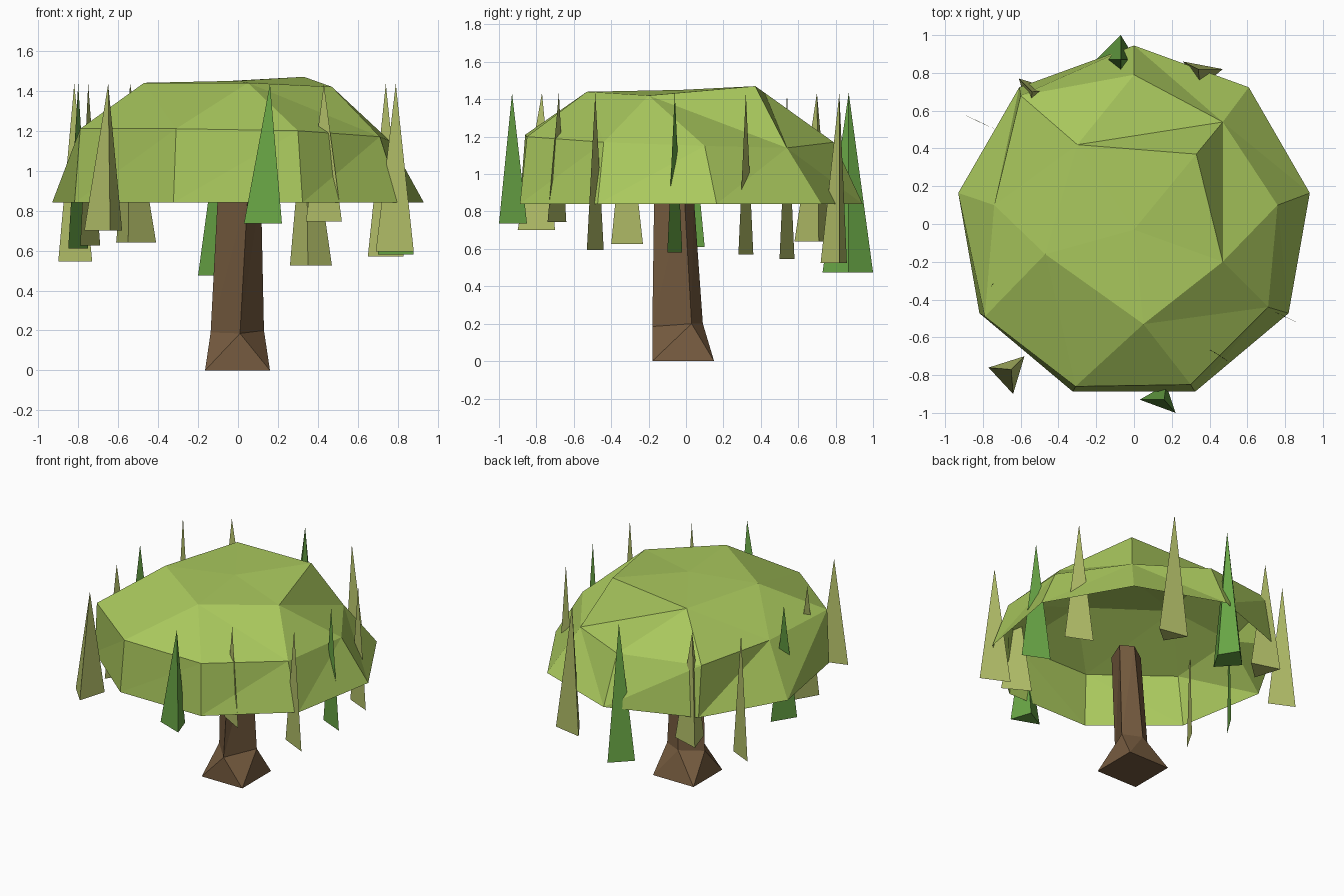
import bpy
from math import cos, sin, radians

if "Cube" in bpy.data.objects:
    bpy.data.objects.remove(bpy.data.objects["Cube"])


def material(name, rgb):
    m = bpy.data.materials.new(name)
    m.diffuse_color = (*rgb, 1)
    m.use_nodes = True
    m.node_tree.nodes["Principled BSDF"].inputs["Base Color"].default_value = m.diffuse_color
    return m


BARK = material("bark", (0.18, 0.105, 0.05))
CANOPY = material("canopy_green", (0.40, 0.58, 0.11))
LIGHT = material("light_leaf", (0.45, 0.52, 0.14))
DEEP = material("deep_leaf", (0.14, 0.38, 0.06))


def add(name, verts, faces, mat):
    me = bpy.data.meshes.new(name)
    me.from_pydata(verts, [], faces)
    me.materials.append(mat)
    me.update()
    ob = bpy.data.objects.new(name, me)
    bpy.context.collection.objects.link(ob)
    return ob


# Trunk: square foot twisting into a diamond section, leaning slightly
foot = [(-.165, -.18, 0), (.16, -.18, 0), (.16, .15, 0), (-.165, .15, 0)]
neck = [(.01, -.18, .185), (.13, .03, .2), (0, .09, .2), (-.137, -.02, .19)]
head = [(.05, -.17, .9), (.115, -.01, .9), (.03, .04, .9), (-.1, -.05, .9)]
faces = [(3, 2, 1, 0), (8, 9, 10, 11)]
for i in range(4):
    j = (i + 1) % 4
    faces += [(i, j, 4 + i), (j, 4 + j, 4 + i)]
    faces += [(4 + i, 4 + j, 8 + j), (4 + i, 8 + j, 8 + i)]
add("trunk", foot + neck + head, faces, BARK)

# Canopy: open nine-sided dome with an irregular shoulder and five-sided top
rim = [(.945 * cos(radians(10 + 40 * i)), .945 * sin(radians(10 + 40 * i)), .84)
       for i in range(9)]
shoulder = [(.76, .1, 1.15), (.47, .54, 1.14), (0, .79, 1.17),
            (-.6, .68, 1.2), (-.74, .1, 1.2), (-.79, -.49, 1.21),
            (-.31, -.86, 1.21), (.3, -.85, 1.2), (.71, -.44, 1.17)]
crown = [(.05, -.53, 1.44), (.47, -.2, 1.42), (.33, .37, 1.47),
         (-.3, .42, 1.435), (-.47, -.16, 1.44)]
faces = []
for i in range(9):
    j = (i + 1) % 9
    if i == 1:
        faces += [(i, j, 9 + i), (j, 9 + j, 9 + i)]
    else:
        faces += [(i, j, 9 + j), (i, 9 + j, 9 + i)]
# Stitch shoulder to crown: s steps along the shoulder, c along the crown
s, c = 6, 0
for step in "sscssccssscssc":
    if step == "s":
        faces.append((9 + s, 9 + (s + 1) % 9, 18 + c))
        s = (s + 1) % 9
    else:
        faces.append((9 + s, 18 + (c + 1) % 5, 18 + c))
        c = (c + 1) % 5
faces += [(18 + k, 18 + (k + 1) % 5, 23) for k in range(5)]
add("canopy", rim + shoulder + crown + [(0, -.03, 1.45)], faces, CANOPY)

# Hanging leaves: spikes over a base outline; two base points give a flat blade
leaves = [
    (LIGHT, .70, (-.65, -.77), [(-.77, -.76), (-.64, -.9), (-.58, -.7)]),
    (DEEP, .735, (.16, -.93), [(.03, -.93), (.22, -1), (.17, -.85)]),
    (DEEP, .475, (-.07, .87), [(-.2, .87), (-.07, .73), (.01, .87), (-.07, 1)]),
    (LIGHT, .525, (.34, .82), [(.26, .86), (.35, .72), (.47, .82)]),
    (LIGHT, .64, (-.54, .70), [(-.61, .77), (-.55, .58), (-.41, .71)]),
    (LIGHT, .745, (.43, -.68), [(.34, -.64), (.52, -.74)]),
    (LIGHT, .595, (.79, -.485), [(.69, -.44), (.88, -.53)]),
    (DEEP, .58, (.79, -.06), [(.70, -.02), (.88, -.1)]),
    (LIGHT, .57, (.74, .32), [(.65, .36), (.83, .28)]),
    (LIGHT, .545, (-.82, .54), [(-.9, .58), (-.73, .5)]),
    (DEEP, .61, (-.8, .02), [(-.85, -.06), (-.75, .1)]),
    (LIGHT, .625, (-.75, -.32), [(-.79, -.4), (-.69, -.23)]),
]
for k, (mat, z, tip, base) in enumerate(leaves, 1):
    n = len(base)
    verts = [(x, y, z) for x, y in base] + [(*tip, 1.435)]
    if n == 2:
        faces = [(0, 1, 2)]
    else:
        faces = [(i, (i + 1) % n, n) for i in range(n)]
        faces.append(tuple(reversed(range(n))))
    add(f"leaf_{k:02d}", verts, faces, mat)
